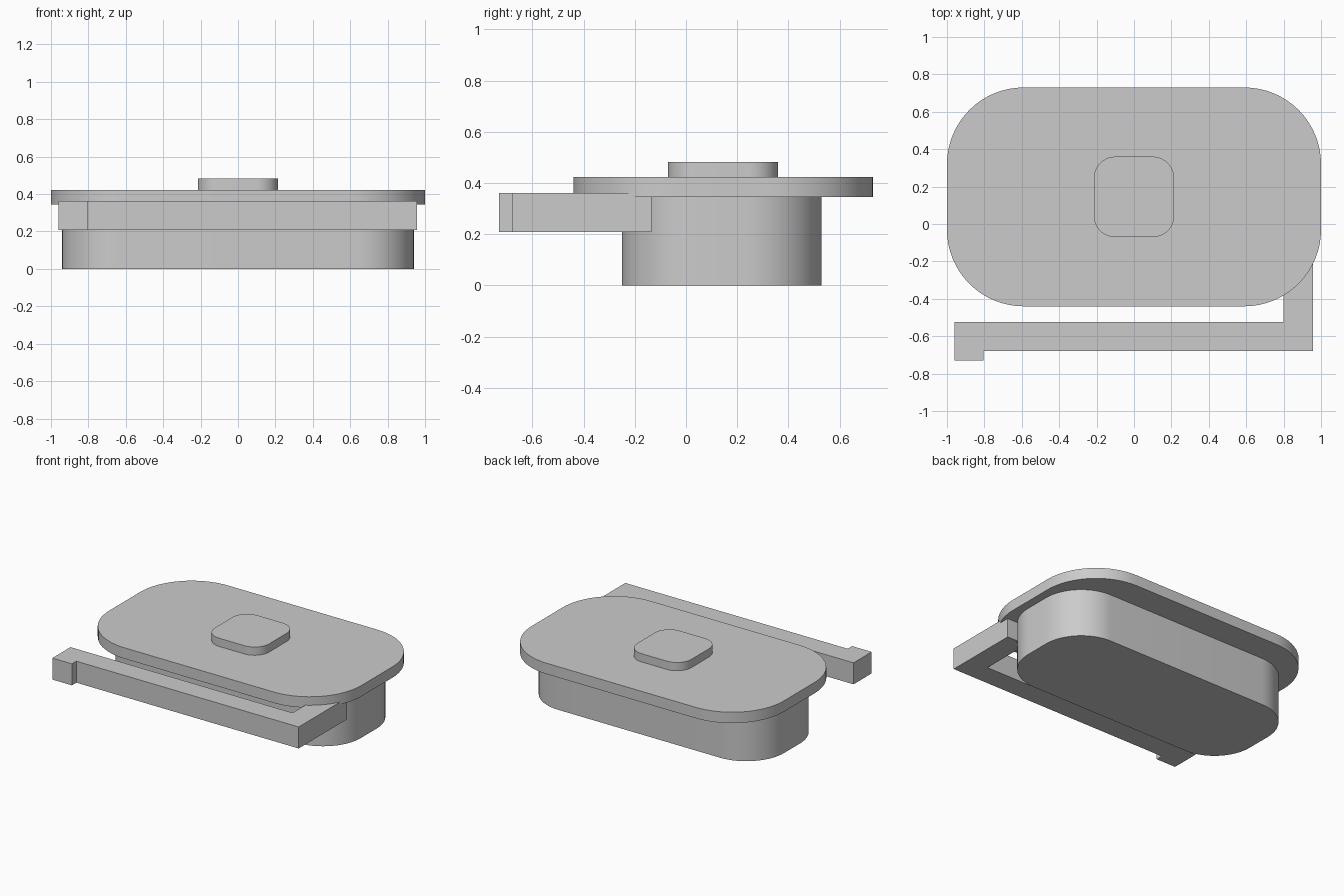
import bpy, bmesh
from math import sin, cos, pi, radians

cube = bpy.data.objects.get("Cube")
if cube:
    bpy.data.objects.remove(cube, do_unlink=True)

grey = bpy.data.materials.new("plain grey")
grey.use_nodes = True
GREY = (0.6, 0.6, 0.6, 1)
grey.diffuse_color = GREY
next(n for n in grey.node_tree.nodes
     if n.type == 'BSDF_PRINCIPLED').inputs["Base Color"].default_value = GREY


def prism(name, outline, z0, z1):
    """Extrude a counter-clockwise outline from z0 up to z1."""
    bm = bmesh.new()
    base = bm.faces.new([bm.verts.new((x, y, z0)) for x, y in outline])
    top = bmesh.ops.extrude_face_region(bm, geom=[base], use_keep_orig=True)
    moved = [v for v in top["geom"] if isinstance(v, bmesh.types.BMVert)]
    bmesh.ops.translate(bm, verts=moved, vec=(0, 0, z1 - z0))
    bmesh.ops.recalc_face_normals(bm, faces=bm.faces)
    mesh = bpy.data.meshes.new(name)
    bm.to_mesh(mesh)
    bm.free()
    mesh.materials.append(grey)
    obj = bpy.data.objects.new(name, mesh)
    bpy.context.collection.objects.link(obj)
    bpy.ops.object.select_all(action='DESELECT')
    obj.select_set(True)
    bpy.context.view_layer.objects.active = obj
    bpy.ops.object.shade_smooth_by_angle(angle=radians(30))
    return obj


def rounded_rect(half_x, y0, y1, r, steps=16):
    """Rounded rectangle centred on x = 0."""
    corners = [(half_x - r, y1 - r), (r - half_x, y1 - r),
               (r - half_x, y0 + r), (half_x - r, y0 + r)]
    return [(cx + r * cos(a), cy + r * sin(a))
            for q, (cx, cy) in enumerate(corners)
            for a in [(q + i / steps) * pi / 2 for i in range(steps + 1)]]


# Stacked rounded parts
prism("body", rounded_rect(0.94, -0.25, 0.53, 0.30), 0, 0.345)
prism("lid", rounded_rect(1.0, -0.44, 0.73, 0.41), 0.345, 0.423)
prism("lid_knob", rounded_rect(0.215, -0.07, 0.36, 0.115), 0.423, 0.482)

# Angled handle with a small tab at its free end
handle = [(-0.96, -0.73), (-0.805, -0.73), (-0.805, -0.68), (0.957, -0.68),
          (0.957, -0.135), (0.80, -0.135), (0.80, -0.525), (-0.96, -0.525)]
prism("handle", handle, 0.208, 0.362)
